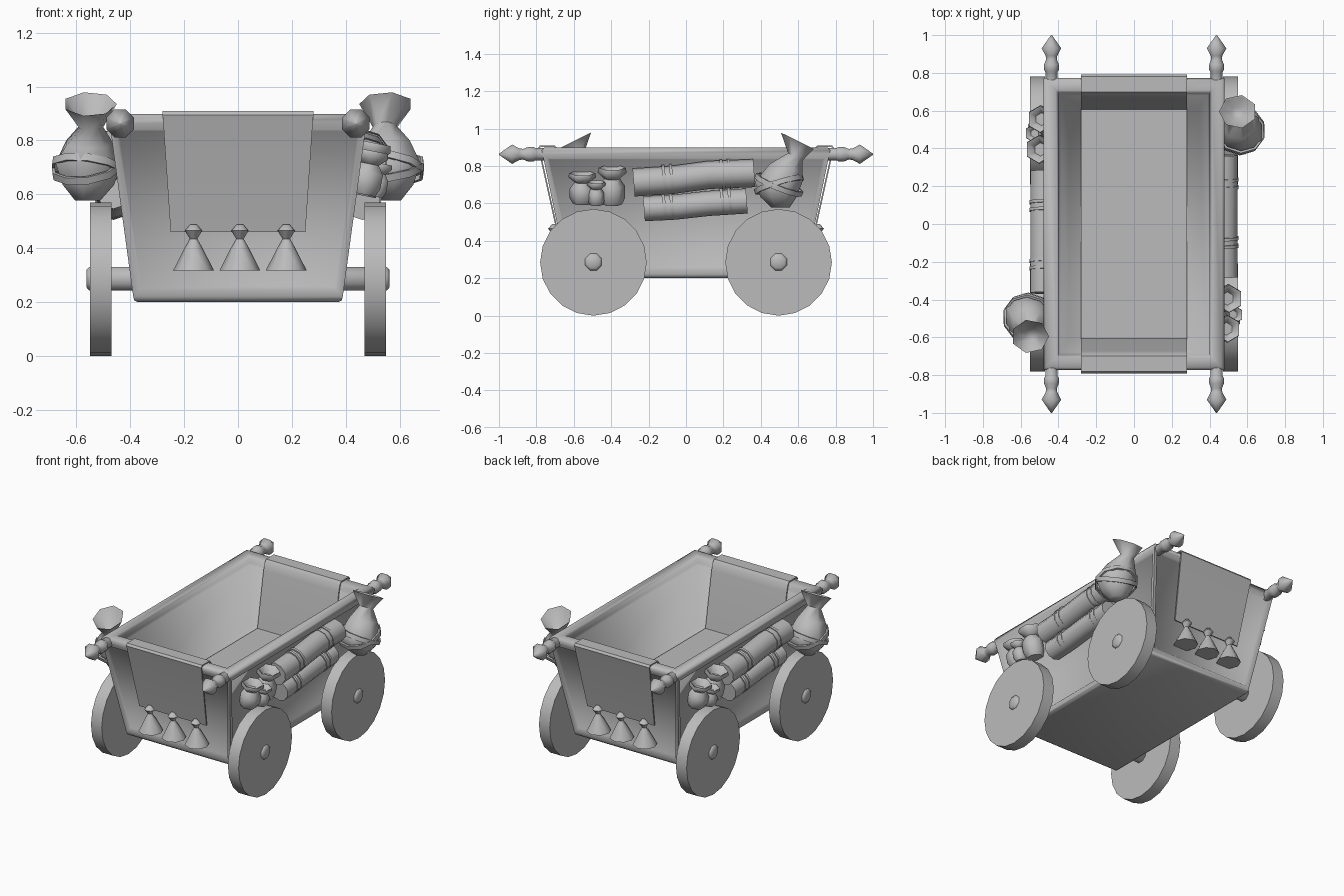
import bpy, bmesh, math
from mathutils import Vector

if "Cube" in bpy.data.objects:
    bpy.data.objects.remove(bpy.data.objects["Cube"])

grey = bpy.data.materials.new("plain_grey")
grey.use_nodes = True
COLOUR = (0.5, 0.5, 0.5, 1)
grey.diffuse_color = COLOUR
grey.node_tree.nodes["Principled BSDF"].inputs["Base Color"].default_value = COLOUR
UP, ALONG = Vector((0, 0, 1)), Vector((0, 1, 0))


def finish(name, bm, angle):
    """Turn a bmesh into a smooth shaded object with sharp edges kept."""
    bmesh.ops.recalc_face_normals(bm, faces=bm.faces)
    mesh = bpy.data.meshes.new(name)
    bm.to_mesh(mesh)
    bm.free()
    mesh.materials.append(grey)
    ob = bpy.data.objects.new(name, mesh)
    bpy.context.collection.objects.link(ob)
    bpy.ops.object.select_all(action='DESELECT')
    ob.select_set(True)
    bpy.context.view_layer.objects.active = ob
    bpy.ops.object.shade_smooth_by_angle(angle=math.radians(angle))
    return ob


def bridge(bm, rings):
    for a, b in zip(rings, rings[1:]):
        for i in range(len(a)):
            j = (i + 1) % len(a)
            bm.faces.new((a[i], a[j], b[j], b[i]))


def loft(name, rings, sides=8, caps=True, angle=55, turn=0.5):
    """Skin round rings given as (centre, radius, axis)."""
    bm = bmesh.new()
    loops = []
    for centre, radius, axis in rings:
        q = UP.rotation_difference(Vector(axis).normalized())
        loop = []
        for i in range(sides):
            a = math.tau * (i + turn) / sides
            p = Vector((math.cos(a), math.sin(a), 0)) * radius
            loop.append(bm.verts.new(Vector(centre) + q @ p))
        loops.append(loop)
    bridge(bm, loops)
    if caps:
        bm.faces.new(loops[0])
        bm.faces.new(loops[-1])
    return finish(name, bm, angle)


def lathe(name, base, axis, profile, **kw):
    """Straight loft: profile holds (distance along axis, radius)."""
    axis = Vector(axis).normalized()
    return loft(name, [(Vector(base) + axis * d, r, axis) for d, r in profile], **kw)


def band(name, centre, axis, radius, half):
    inner = radius - 0.012
    prof = [(-half, inner), (-half, radius), (half, radius), (half, inner)]
    return lathe(name, centre, axis, prof, sides=10, caps=False)


def opposite(ob):
    """Half-turn copy on the other side of the cart."""
    twin = ob.copy()
    twin.name = ob.name + "_opposite"
    twin.rotation_euler.z = math.pi
    bpy.context.collection.objects.link(twin)


# Cart body: tapered tub with rounded rails and a recessed panel on each side
bm = bmesh.new()
tub = [(0.372, 0.615, 0.2), (0.385, 0.628, 0.207), (0.389, 0.634, 0.222),
       (0.476, 0.766, 0.86), (0.479, 0.772, 0.882), (0.466, 0.759, 0.898),
       (0.414, 0.708, 0.898), (0.401, 0.695, 0.885), (0.4, 0.694, 0.855),
       (0.388, 0.68, 0.845), (0.345, 0.615, 0.47)]
loops = [[bm.verts.new((sx * x, sy * y, z))
          for sx, sy in ((-1, -1), (1, -1), (1, 1), (-1, 1))] for x, y, z in tub]
bridge(bm, loops)
bm.faces.new(loops[0])
bm.faces.new(loops[-1])
bmesh.ops.recalc_face_normals(bm, faces=bm.faces)
bm.faces.ensure_lookup_table()
panels = bm.faces[8:12]
bmesh.ops.inset_individual(bm, faces=panels, thickness=0.03)
bmesh.ops.inset_individual(bm, faces=panels, thickness=0.015, depth=-0.016)
finish("cart_body", bm, 84)

# Cloth runner: over both rims and across the floor
half_path = [(0.694, 0.46, 0.25), (0.786, 0.875, 0.278), (0.792, 0.895, 0.28),
             (0.782, 0.909, 0.28), (0.7, 0.909, 0.28), (0.684, 0.89, 0.28),
             (0.672, 0.845, 0.28), (0.606, 0.478, 0.28)]
path = [(-y, z, w) for y, z, w in half_path] + half_path[::-1]
bm = bmesh.new()
rows = [[bm.verts.new((s * w, y, z)) for s in (-1, 1)] for y, z, w in path]
for a, b in zip(rows, rows[1:]):
    bm.faces.new((a[0], a[1], b[1], b[0]))
bmesh.ops.recalc_face_normals(bm, faces=bm.faces)
bmesh.ops.solidify(bm, geom=bm.faces[:], thickness=0.008)
finish("cloth_runner", bm, 35)

# Tassels on the cloth ends
for x in (-0.165, 0.007, 0.179):
    opposite(loft("tassel", [((x, -0.705, 0.489), 0.012, UP), ((x, -0.705, 0.465), 0.032, UP),
                             ((x, -0.7, 0.435), 0.014, UP), ((x, -0.698, 0.4), 0.034, UP),
                             ((x, -0.694, 0.317), 0.076, UP)], turn=0))

# Turned corner handles
for x in (-0.437, 0.437):
    opposite(lathe("corner_handle", (x, 0.74, 0.863), ALONG,
                   [(0, 0.035), (0.065, 0.035), (0.075, 0.042), (0.105, 0.042), (0.13, 0.031),
                    (0.15, 0.033), (0.19, 0.056), (0.26, 0.003)], angle=75))

# Axles and wheels
for y in (-0.495, 0.495):
    lathe("axle", (0, y, 0.287), (1, 0, 0), [(-0.562, 0.035), (-0.552, 0.048),
                                             (0.552, 0.048), (0.562, 0.035)])
    for s in (-1, 1):
        lathe("wheel", (s * 0.51, y, 0.285), (1, 0, 0),
              [(-0.04, 0.285), (0.04, 0.285)], sides=20, angle=30, turn=0)

# Large sack with a flared open mouth and two crossing straps
tilt = (0, 0.45, 0.9)
opposite(loft("sack", [((0.56, 0.505, 0.578), 0.05, UP), ((0.56, 0.495, 0.635), 0.1, UP),
                       ((0.56, 0.495, 0.715), 0.13, UP), ((0.555, 0.535, 0.79), 0.092, (0, 0.25, 1)),
                       ((0.545, 0.585, 0.85), 0.045, tilt), ((0.55, 0.595, 0.935), 0.1, tilt),
                       ((0.55, 0.592, 0.928), 0.09, tilt), ((0.545, 0.585, 0.85), 0.035, tilt)],
              sides=7, angle=70))
for lean in (-0.3, 0.4):
    opposite(band("sack_strap", (0.56, 0.497, 0.7), (lean * 0.4, lean, 1), 0.136, 0.014))

# Bedrolls lashed to the side, each with two pairs of straps
rolls = [("upper", 0.476, 0.075, [(-0.28, 0.712), (-0.08, 0.725), (0.12, 0.752), (0.365, 0.762)]),
         ("lower", 0.462, 0.067, [(-0.225, 0.572), (-0.06, 0.58), (0.12, 0.6), (0.325, 0.613)])]
for label, x, r, pts in rolls:
    opposite(loft(label + "_bedroll", [((x, y, z), r, (0, 1, 0.08)) for y, z in pts], sides=10))
    for y in (-0.115, -0.075, 0.195, 0.235):
        z = pts[0][1] + 0.09 * (y - pts[0][0])
        opposite(band(label + "_bedroll_strap", (x, y, z), (0, 1, 0.12), r + 0.005, 0.008))

# Small jars with flared rims, leaning out from the side
for x, y, z, height, r in ((0.465, -0.555, 0.6, 0.165, 0.068),
                           (0.465, -0.395, 0.595, 0.2, 0.071),
                           (0.507, -0.48, 0.592, 0.125, 0.046)):
    opposite(lathe("jar", (x, y, z), (0.2, 0, 1),
                   [(0, 0.75 * r), (0.18 * height, 0.98 * r), (0.5 * height, 0.98 * r),
                    (0.7 * height, 0.6 * r), (0.87 * height, 1.1 * r), (height, 1.02 * r),
                    (0.97 * height, 0.85 * r), (0.75 * height, 0.5 * r)], sides=6, angle=60))
